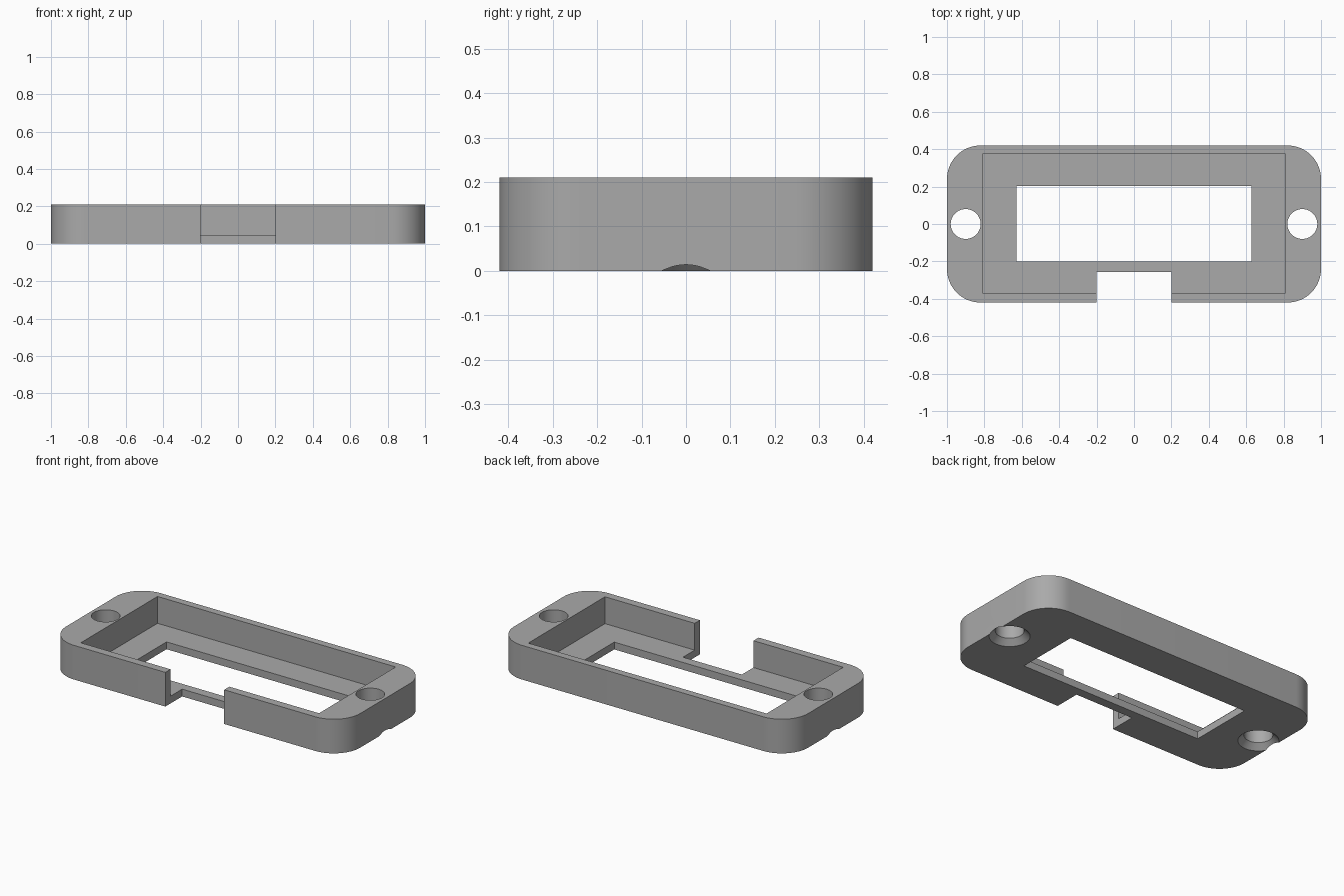
import bpy, bmesh, math

default = bpy.data.objects.get("Cube")
if default:
    bpy.data.objects.remove(default, do_unlink=True)

HEIGHT, FLOOR = 0.21, 0.045
HOLE_X, HOLE_R, SINK_R = 0.9, 0.08, 0.114

grey = bpy.data.materials.new("plain grey")
grey.use_nodes = True
colour = (0.4, 0.4, 0.4, 1)
grey.diffuse_color = colour
grey.node_tree.nodes["Principled BSDF"].inputs["Base Color"].default_value = colour


def prism(name, outline, z0, z1):
    """Extrude a closed plan outline between two heights."""
    bm = bmesh.new()
    face = bm.faces.new([bm.verts.new((x, y, z0)) for x, y in outline])
    top = bmesh.ops.extrude_face_region(bm, geom=[face])["geom"]
    bmesh.ops.translate(bm, vec=(0, 0, z1 - z0),
                        verts=[v for v in top if isinstance(v, bmesh.types.BMVert)])
    bmesh.ops.recalc_face_normals(bm, faces=bm.faces)
    return add_object(name, bm)


def lathe(name, x, profile, steps=64):
    """Spin a radius/height profile into a closed round solid."""
    bm = bmesh.new()
    rings = [[bm.verts.new((x + r * math.cos(math.tau * i / steps),
                            r * math.sin(math.tau * i / steps), z))
              for i in range(steps)] for r, z in profile]
    for a, b in zip(rings, rings[1:]):
        for i in range(steps):
            j = (i + 1) % steps
            bm.faces.new((a[i], a[j], b[j], b[i]))
    bm.faces.new(rings[0])
    bm.faces.new(rings[-1])
    bmesh.ops.recalc_face_normals(bm, faces=bm.faces)
    return add_object(name, bm)


def add_object(name, bm):
    mesh = bpy.data.meshes.new(name)
    bm.to_mesh(mesh)
    bm.free()
    mesh.materials.append(grey)
    obj = bpy.data.objects.new(name, mesh)
    bpy.context.collection.objects.link(obj)
    return obj


def rectangle(x, y0, y1):
    return [(-x, y0), (x, y0), (x, y1), (-x, y1)]


def rounded(x, y, r, steps=16):
    points = []
    for k, (sx, sy) in enumerate([(1, 1), (-1, 1), (-1, -1), (1, -1)]):
        for i in range(steps + 1):
            a = math.pi / 2 * (k + i / steps)
            points.append((sx * (x - r) + r * math.cos(a), sy * (y - r) + r * math.sin(a)))
    return points


# Rounded tray body
bezel = prism("bezel_frame", rounded(1, 0.42, 0.18), 0, HEIGHT)

# Pocket, window, front notch and the two countersunk screw holes
cutters = [
    prism("pocket_cutter", rectangle(0.81, -0.37, 0.375), FLOOR, HEIGHT + 0.1),
    prism("window_cutter", rectangle(0.628, -0.2, 0.203), -0.1, HEIGHT + 0.1),
    prism("notch_cutter", rectangle(0.2, -0.6, -0.257), -0.1, HEIGHT + 0.1),
]
for side, name in ((1, "left"), (-1, "right")):
    cutters.append(lathe(name + "_screw_hole_cutter", side * HOLE_X,
                         [(SINK_R + 0.02, -0.02), (HOLE_R, SINK_R - HOLE_R),
                          (HOLE_R, HEIGHT + 0.1)]))

bpy.context.view_layer.objects.active = bezel
for cutter in cutters:
    mod = bezel.modifiers.new(cutter.name, "BOOLEAN")
    mod.operation = "DIFFERENCE"
    mod.solver = "EXACT"
    mod.object = cutter
    bpy.ops.object.modifier_apply(modifier=mod.name)
    bpy.data.objects.remove(cutter, do_unlink=True)

# Smooth corners and holes, crisp edges elsewhere
bpy.ops.object.select_all(action="DESELECT")
bezel.select_set(True)
bpy.ops.object.shade_smooth_by_angle(angle=math.radians(30))
